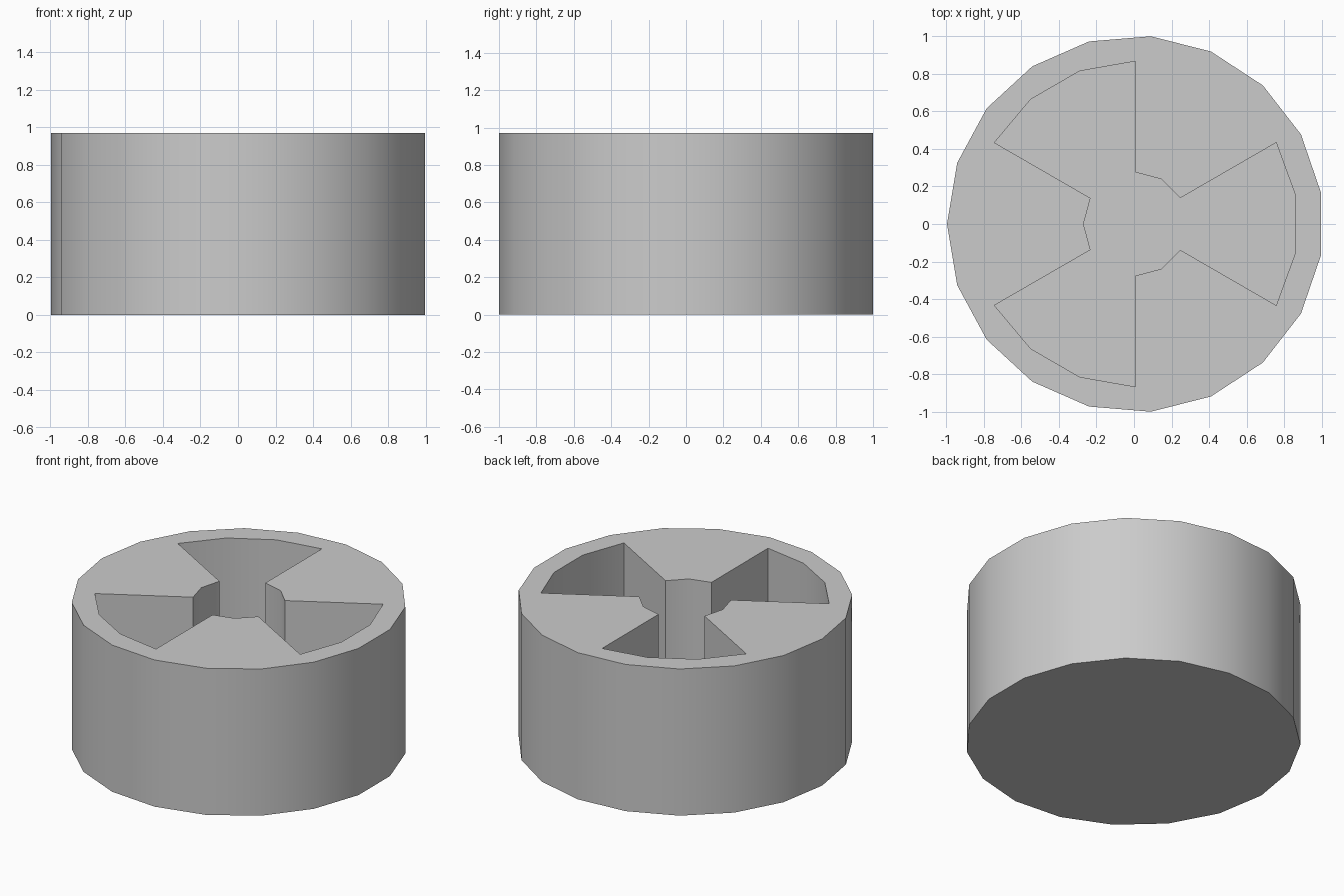
import bpy
import bmesh
from math import cos, sin, pi, radians

cube = bpy.data.objects.get("Cube")
if cube:
    bpy.data.objects.remove(cube, do_unlink=True)

CENTRE_X = 0.007
RADIUS, HEIGHT, SIDES = 1.0034, 0.97, 19
POCKET_RADIUS, HUB_RADIUS, FLOOR = 0.867, 0.276, 0.13


def polar(radius, angle):
    return (CENTRE_X + radius * cos(angle), radius * sin(angle))


def prism(name, outline, bottom, top):
    """Extrude a closed outline into a solid."""
    bm = bmesh.new()
    base = bm.faces.new([bm.verts.new((x, y, bottom)) for x, y in outline])
    lid = bmesh.ops.extrude_face_region(bm, geom=[base], use_keep_orig=True)
    verts = [v for v in lid["geom"] if isinstance(v, bmesh.types.BMVert)]
    bmesh.ops.translate(bm, verts=verts, vec=(0, 0, top - bottom))
    bmesh.ops.recalc_face_normals(bm, faces=bm.faces)
    mesh = bpy.data.meshes.new(name)
    bm.to_mesh(mesh)
    bm.free()
    obj = bpy.data.objects.new(name, mesh)
    bpy.context.collection.objects.link(obj)
    return obj


grey = bpy.data.materials.new("plain grey")
grey.use_nodes = True
colour = (0.6, 0.6, 0.6, 1)
grey.diffuse_color = colour
grey.node_tree.nodes["Principled BSDF"].inputs["Base Color"].default_value = colour

# Faceted round body
body = prism("round_body",
             [polar(RADIUS, pi + 2 * pi * i / SIDES) for i in range(SIDES)],
             0, HEIGHT)
body.data.materials.append(grey)

# Three-armed pocket: wide arc at each arm, narrow arc between arms
outline = []
for arm in range(3):
    start = radians(120 * arm - 30)
    outline += [polar(POCKET_RADIUS, start + radians(20 * i)) for i in range(4)]
    outline += [polar(HUB_RADIUS, start + radians(60 + 30 * i)) for i in range(3)]
cutter = prism("pocket_cutter", outline, FLOOR, HEIGHT + 0.2)
cutter.hide_render = True

# Cut the pocket, then shade the shallow bends smooth
cut = body.modifiers.new("pocket", 'BOOLEAN')
cut.operation = 'DIFFERENCE'
cut.solver = 'EXACT'
cut.object = cutter
bpy.ops.object.select_all(action='DESELECT')
bpy.context.view_layer.objects.active = body
body.select_set(True)
bpy.ops.object.modifier_apply(modifier=cut.name)
bpy.data.objects.remove(cutter, do_unlink=True)
bpy.ops.object.shade_smooth_by_angle(angle=radians(40))
